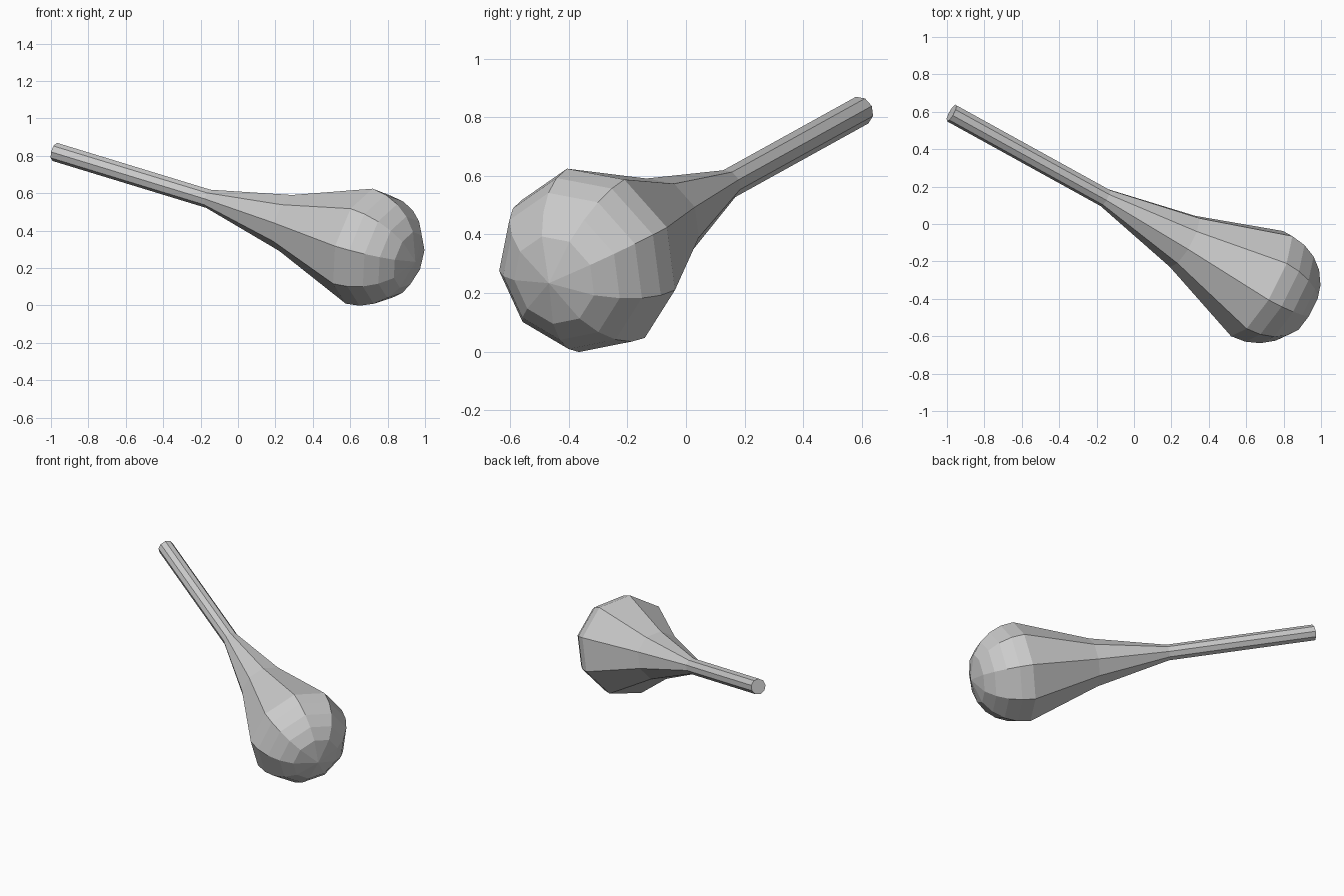
import bpy, bmesh
from math import sin, cos, radians, pi
from mathutils import Vector

if "Cube" in bpy.data.objects:
    bpy.data.objects.remove(bpy.data.objects["Cube"])

SIDES = 9
BULB_R = 0.323
handle_end = Vector((-0.9755, 0.594, 0.821))
bulb_centre = Vector((0.675, -0.317, 0.317))

# Tilted axis plus two directions across it (one of them horizontal)
axis = (bulb_centre - handle_end).normalized()
side = Vector((0, 0, 1)).cross(axis).normalized()
up = axis.cross(side).normalized()
length = (bulb_centre - handle_end).length

# Profile as (distance along axis, radius): straight handle, flare, domed end
profile = [(0, 0.051), (0.971, 0.051), (1.47, 0.157)]
for deg in (0, 15, 30, 45, 61):
    profile.append((length + BULB_R * sin(radians(deg)), BULB_R * cos(radians(deg))))

bm = bmesh.new()
rings = []
for dist, r in profile:
    ring = []
    for i in range(SIDES):
        a = pi + 2 * pi * i / SIDES
        ring.append(bm.verts.new(handle_end + axis * dist + (side * cos(a) + up * sin(a)) * r))
    rings.append(ring)

# Skin between rings
for lower, upper in zip(rings, rings[1:]):
    for i in range(SIDES):
        j = (i + 1) % SIDES
        bm.faces.new((lower[i], lower[j], upper[j], upper[i]))

# Flat handle end and pointed fan closing the dome
bm.faces.new(rings[0])
pole = bm.verts.new(handle_end + axis * (length + BULB_R))
for i in range(SIDES):
    bm.faces.new((rings[-1][i], rings[-1][(i + 1) % SIDES], pole))

bmesh.ops.recalc_face_normals(bm, faces=bm.faces)
mesh = bpy.data.meshes.new("club")
bm.to_mesh(mesh)
bm.free()
bpy.context.collection.objects.link(bpy.data.objects.new("club", mesh))
